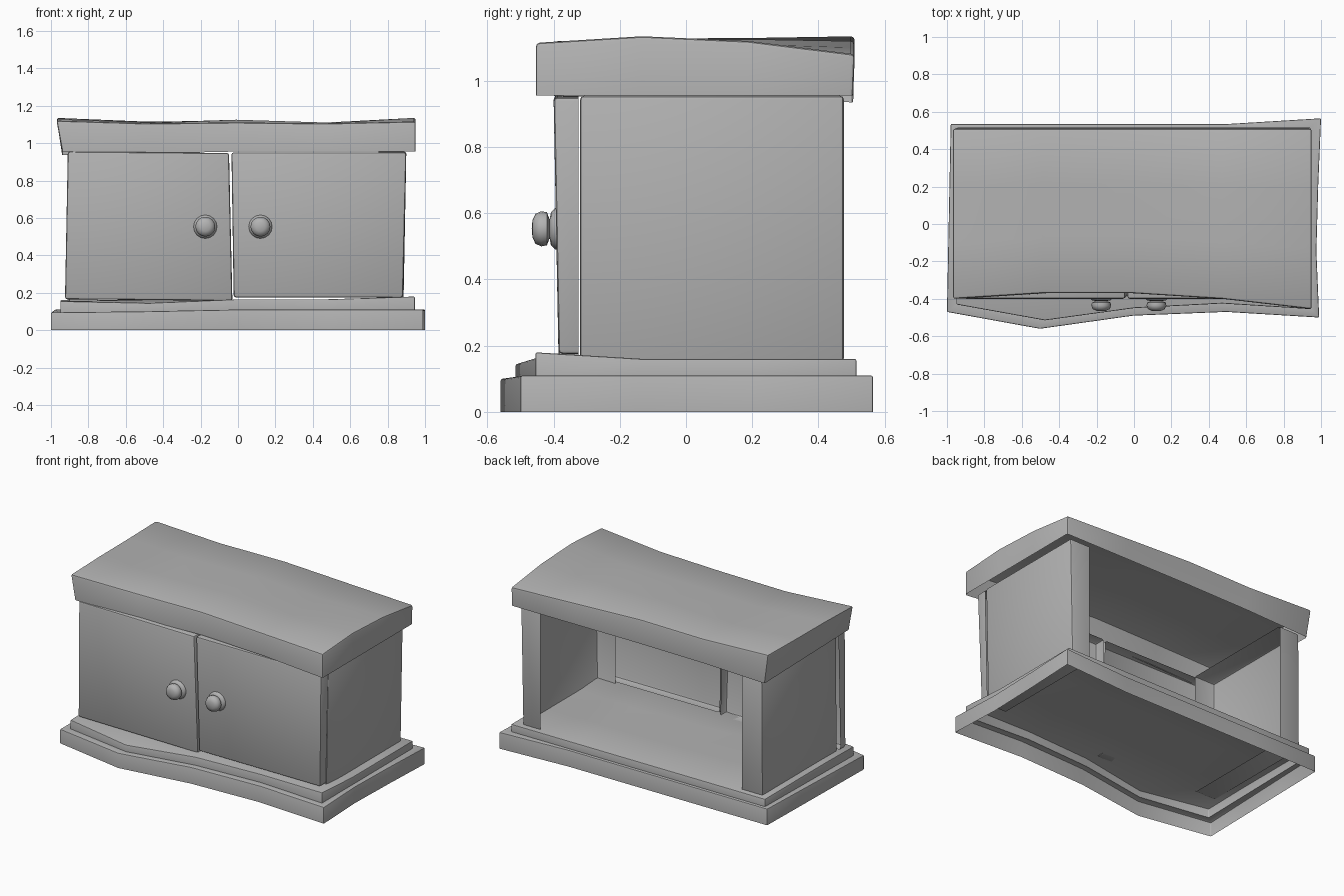
import bpy, bmesh, math

cube = bpy.data.objects.get("Cube")
if cube:
    bpy.data.objects.remove(cube, do_unlink=True)

grey = bpy.data.materials.new("plain grey")
grey.use_nodes = True
grey.diffuse_color = (0.45, 0.45, 0.45, 1)
grey.node_tree.nodes["Principled BSDF"].inputs["Base Color"].default_value = (0.45, 0.45, 0.45, 1)


def sample(values, t):
    """Linear interpolation along evenly spaced values."""
    if not isinstance(values, (list, tuple)):
        return values
    if len(values) == 1:
        return values[0]
    pos = t * (len(values) - 1)
    i = min(int(pos), len(values) - 2)
    return values[i] + (values[i + 1] - values[i]) * (pos - i)


def layer(left, right, low, high, depth, axes="xyz"):
    """Outline with wobbly sides; depth is a number or rows of heights."""
    def point(u, v):
        a = sample(left, v) * (1 - u) + sample(right, v) * u
        b = sample(low, u) * (1 - v) + sample(high, u) * v
        c = depth
        if isinstance(depth, list):
            c = sample([sample(row, u) for row in depth], v)
        where = dict(zip(axes, (a, b, c)))
        return where["x"], where["y"], where["z"]
    return point


def finish(name, bm, angle):
    mesh = bpy.data.meshes.new(name)
    bm.to_mesh(mesh)
    bm.free()
    mesh.materials.append(grey)
    obj = bpy.data.objects.new(name, mesh)
    bpy.context.collection.objects.link(obj)
    bpy.ops.object.select_all(action="DESELECT")
    obj.select_set(True)
    bpy.context.view_layer.objects.active = obj
    bpy.ops.object.shade_smooth_by_angle(angle=math.radians(angle))
    return obj


def shell(name, layers, nx=1, ny=1, bevel=0.01):
    """Walls through the layers, capped at the last one, open at the first."""
    bm = bmesh.new()
    rim = ([(i, 0) for i in range(nx)] + [(nx, j) for j in range(ny)]
           + [(i, ny) for i in range(nx, 0, -1)] + [(0, j) for j in range(ny, 0, -1)])
    rings = [{p: bm.verts.new(f(p[0] / nx, p[1] / ny)) for p in rim} for f in layers]
    for lower, upper in zip(rings, rings[1:]):
        for p, q in zip(rim, rim[1:] + rim[:1]):
            bm.faces.new((lower[p], lower[q], upper[q], upper[p]))
    cap = rings[-1]
    for i in range(1, nx):
        for j in range(1, ny):
            cap[i, j] = bm.verts.new(layers[-1](i / nx, j / ny))
    for i in range(nx):
        for j in range(ny):
            bm.faces.new((cap[i, j], cap[i + 1, j], cap[i + 1, j + 1], cap[i, j + 1]))
    bmesh.ops.recalc_face_normals(bm, faces=bm.faces)
    bm.normal_update()
    sharp = [e for e in bm.edges
             if len(e.link_faces) == 2 and e.is_convex and e.calc_face_angle() > 0.7]
    bmesh.ops.bevel(bm, geom=sharp, offset=bevel, segments=2, profile=0.5,
                    affect="EDGES", clamp_overlap=True)
    return finish(name, bm, 40)


# Stepped plinth, hollow underneath
outer = dict(left=[-1, -0.98], right=[0.99, 0.975, 0.985, 1],
             low=[-0.47, -0.56, -0.49, -0.47, -0.5],
             high=[0.535, 0.535, 0.535, 0.535, 0.565])
inner = dict(left=-0.95, right=0.945,
             low=[-0.43, -0.515, -0.45, -0.425, -0.455], high=0.515)
ledge = [[0.095, 0.1, 0.11, 0.11, 0.11], [0.11]]
floor = [[0.155, 0.145, 0.165, 0.165, 0.18], [0.16], [0.16], [0.16]]
shell("plinth", [layer(**outer, depth=0), layer(**outer, depth=ledge),
                 layer(**inner, depth=ledge), layer(**inner, depth=floor)],
      4, 3, 0.006)

# Sagging worktop, hollow underneath
edge = [-0.4, -0.37, -0.37, -0.4, -0.455]
under = [[0.955, 0.945, 0.955, 0.955, 0.955], [0.935, 0.95, 0.955, 0.955, 0.955]]
upper = [[1.12, 1.105, 1.11, 1.105, 1.115],
         [1.128, 1.11, 1.125, 1.11, 1.135],
         [1.13, 1.11, 1.125, 1.11, 1.12],
         [1.135, 1.115, 1.12, 1.1, 1.08]]
shell("worktop", [layer(-0.94, 0.95, edge, 0.505, under),
                  layer(-0.97, 0.95, edge, 0.51, upper)], 4, 3, 0.012)

# Side walls, open towards the inside
for name, inside, outside in (("left_side", 0.75, [[0.885], [0.9]]),
                              ("right_side", -0.75, [[-0.905], [-0.9]])):
    shell(name, [layer(-0.32, 0.477, 0.15, 0.955, d, "yzx") for d in (inside, outside)],
          bevel=0.012)

# Doors, open at the back
for name, left, right, low, high in (
        ("right_door", [-0.925, -0.91], [-0.03, -0.048], [0.165, 0.157], [0.955, 0.947]),
        ("left_door", [-0.023, -0.035], [0.882, 0.9], 0.175, 0.95)):
    shell(name, [layer(left, right, low, high, d, "xzy")
                 for d in (-0.325, [[-0.385], [-0.4]])], bevel=0.012)

# Turned knobs with a backing disc
profile = [(0.063, -0.385), (0.063, -0.394), (0.05, -0.408), (0.028, -0.412),
           (0.05, -0.42), (0.053, -0.437), (0.045, -0.455), (0.025, -0.464), (0, -0.466)]
for name, x in (("right_knob", -0.175), ("left_knob", 0.12)):
    bm = bmesh.new()
    points = [bm.verts.new((x + r, y, 0.553)) for r, y in profile]
    edges = [bm.edges.new(pair) for pair in zip(points, points[1:])]
    bmesh.ops.spin(bm, geom=points + edges, cent=(x, 0, 0.553), axis=(0, 1, 0),
                   angle=math.tau, steps=16)
    bmesh.ops.remove_doubles(bm, verts=bm.verts, dist=0.0005)
    bmesh.ops.recalc_face_normals(bm, faces=bm.faces)
    finish(name, bm, 45)
